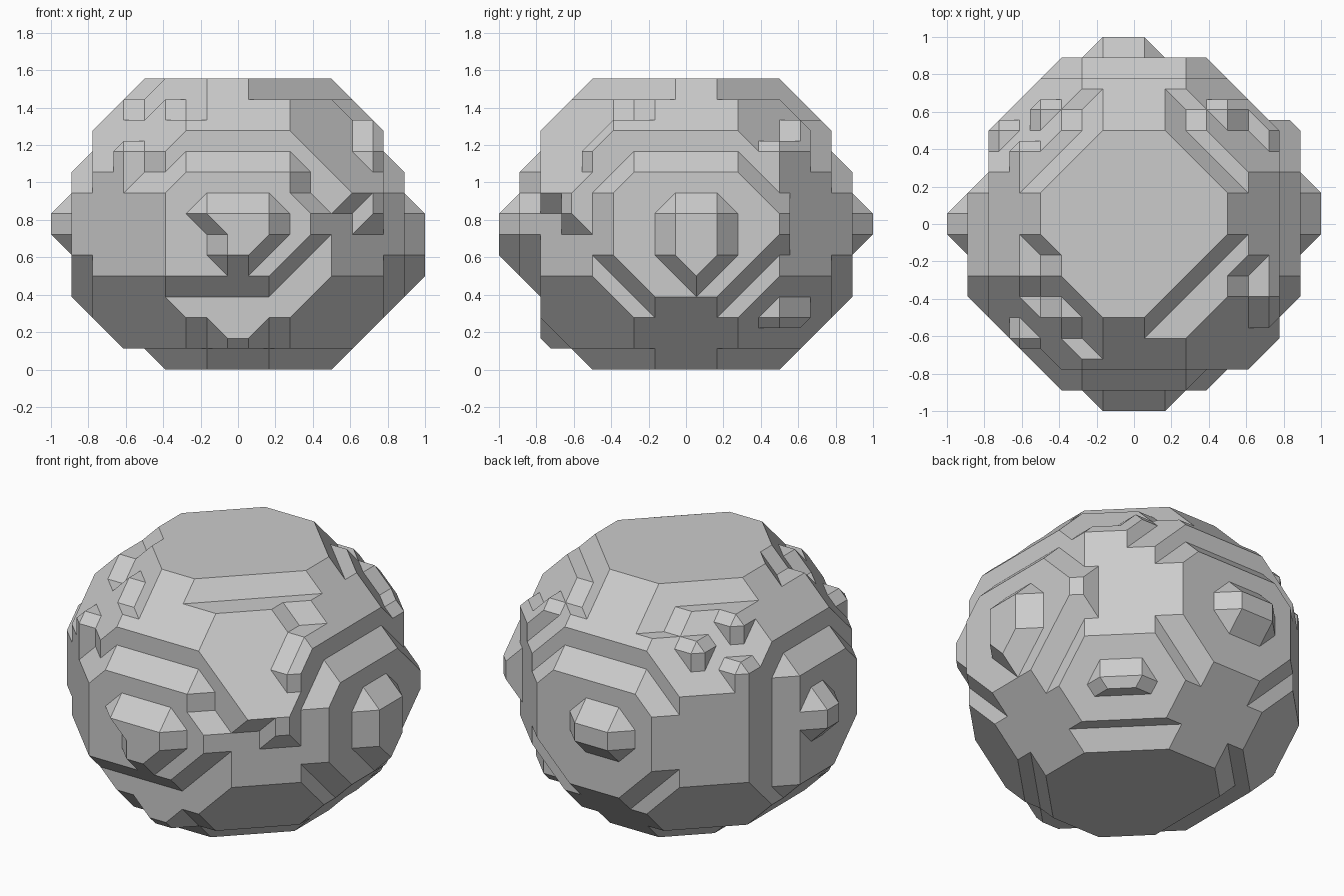
import bpy, bmesh, math
from itertools import product
from mathutils import Vector

cube = bpy.data.objects.get("Cube")
if cube:
    bpy.data.objects.remove(cube, do_unlink=True)

STEP = 1 / 9          # lattice spacing
RISE = Vector((0, 0, 7))

# Single lumps outside the regular shape
LUMPS = {
    (5.5, -6.5, 1.5), (6.5, -5.5, 1.5), (6.5, -5.5, .5),
    (7.5, 4.5, .5), (7.5, 4.5, -.5), (-3.5, -7.5, -2.5),
    (.5, -6.5, -5.5), (-.5, -6.5, -5.5),
    (-5.5, -5.5, 3.5), (6.5, -3.5, 4.5), (6.5, -4.5, 3.5),
    (6.5, 4.5, 3.5), (5.5, 5.5, 3.5), (4.5, 5.5, 4.5),
    (-6.5, 4.5, 3.5), (-4.5, 5.5, 4.5), (-5.5, 3.5, 5.5),
    (5.5, 4.5, -4.5), (4.5, 5.5, -4.5),
}
# Single hollows cut into the regular shape
HOLLOWS = {
    (2.5, 5.5, 5.5), (-2.5, 5.5, 5.5), (-2.5, -5.5, 5.5), (-4.5, -3.5, 5.5),
    (5.5, -2.5, 5.5), (-4.5, -1.5, 6.5), (-4.5, -6.5, 2.5),
    (2.5, -7.5, -2.5), (3.5, -7.5, -1.5), (3.5, -7.5, 1.5),
}


def knob(x, y, z):
    """Low outermost knobs on the four sides."""
    if x > 8:
        return (-1 < y < 2 and -2 < z < 1) or (y == .5 and z == -2.5)
    if x < -8:
        return abs(y) < 1 and abs(z) < 1
    if y < -8:
        left = {.5: -2, -.5: -1, -1.5: -1}.get(z, 9)
        return left < x < (1 if z < -1 else 2)
    return -2 < x < 1 and abs(z) < 1


def solid(x, y, z):
    a, b, c = abs(x), abs(y), abs(z)
    side = max(a, b)
    if side > 9 or c > 7:
        return False
    if side > 8:
        return max(min(a, b), c) < 3 and knob(x, y, z)
    if (x, y, z) in LUMPS:
        return True
    if (x, y, z) in HOLLOWS:
        return False
    # Broken edges of the top and bottom plates
    if (z > 6 and x - y > 5) or (z < -6 and x < -4):
        return False
    # Limits of the four side plates
    if side > 7 and (z > 3 or (y < -7 and z < -3) or (x < -7 and y > 2)):
        return False
    # Diagonal faces, with the six outer plates set back to leave ledges
    reach = 12.5 if side > 7 or c > 6 else 13.5
    return max(a + b, a + c, b + c) <= 11 and a + b + c <= reach


CORNERS = list(product((0, 1), repeat=3))


def near(p, q):
    return sum(abs(u - v) for u, v in zip(p, q)) == 1


def clusters(corners):
    """Split cell corners into groups joined along cell edges."""
    left = set(corners)
    while left:
        group = [left.pop()]
        for p in group:
            found = [q for q in left if near(p, q)]
            group += found
            left.difference_update(found)
        yield group


pieces = {}


def piece(mask):
    """Bevelled surface triangles for one lattice cell."""
    if mask in pieces:
        return pieces[mask]
    flip = sum(mask) > 4
    minority = [c for c, m in zip(CORNERS, mask) if m != flip]
    result = []
    for group in clusters(minority):
        points = [Vector(p) for p in group]
        points += [(Vector(p) + Vector(q)) / 2 for p in group for q in CORNERS
                   if near(p, q) and q not in group]
        bm = bmesh.new()
        for p in points:
            bm.verts.new(p)
        bmesh.ops.convex_hull(bm, input=bm.verts[:])
        centre = sum(points, Vector()) / len(points)
        for f in bm.faces:
            co = [v.co.copy() for v in f.verts]
            if any(all(abs(p[k] - end) < .01 for p in co)
                   for k in range(3) for end in (0, 1)):
                continue
            normal = (co[1] - co[0]).cross(co[2] - co[0])
            if (normal.dot(co[0] - centre) < 0) != flip:
                co.reverse()
            result.append(co)
        bm.free()
    pieces[mask] = result
    return result


# Boulder surface
bm = bmesh.new()
for cell in product(range(-10, 10), range(-10, 10), range(-8, 8)):
    low = Vector(cell) + Vector((.5, .5, .5))
    mask = tuple(solid(*(low + Vector(c))) for c in CORNERS)
    if any(mask) and not all(mask):
        for tri in piece(mask):
            bm.faces.new([bm.verts.new((low + p + RISE) * STEP) for p in tri])
bmesh.ops.remove_doubles(bm, verts=bm.verts[:], dist=.001)
bmesh.ops.dissolve_limit(bm, angle_limit=math.radians(1),
                         verts=bm.verts[:], edges=bm.edges[:])

mesh = bpy.data.meshes.new("boulder")
bm.to_mesh(mesh)
bm.free()
boulder = bpy.data.objects.new("boulder", mesh)
bpy.context.collection.objects.link(boulder)

# Stone colour
stone = bpy.data.materials.new("grey stone")
stone.use_nodes = True
colour = (.6, .6, .6, 1)
stone.diffuse_color = colour
stone.node_tree.nodes["Principled BSDF"].inputs["Base Color"].default_value = colour
mesh.materials.append(stone)
